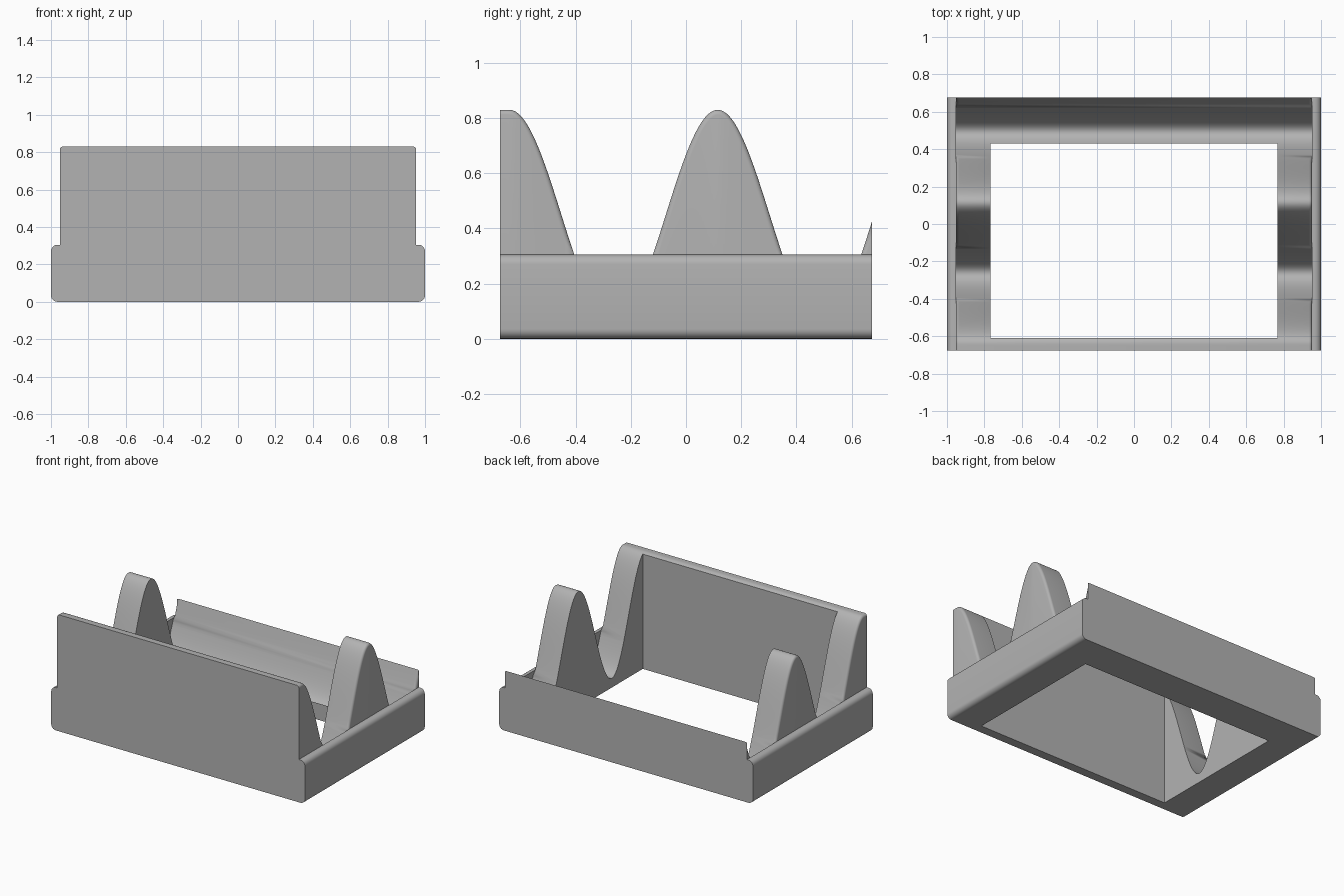
import bpy, bmesh, math

cube = bpy.data.objects.get("Cube")
if cube:
    bpy.data.objects.remove(cube, do_unlink=True)

HALF_Y = 0.675          # half depth
BODY_X = 0.953          # half width of the wavy body
RAIL_TOP = 0.305
PEAK_Y, PERIOD = 0.115, 0.755
MID, AMP = 0.448, 0.382
EDGE_R = 0.018          # rounding along the crests
K = 2 * math.pi / PERIOD

grey = bpy.data.materials.new("plain grey")
grey.use_nodes = True
colour = (0.45, 0.45, 0.45, 1)
grey.diffuse_color = colour
grey.node_tree.nodes["Principled BSDF"].inputs["Base Color"].default_value = colour


def make_object(name, bm):
    bmesh.ops.recalc_face_normals(bm, faces=bm.faces)
    mesh = bpy.data.meshes.new(name)
    bm.to_mesh(mesh)
    bm.free()
    mesh.materials.append(grey)
    obj = bpy.data.objects.new(name, mesh)
    bpy.context.collection.objects.link(obj)
    return obj


def box(lo, hi):
    bm = bmesh.new()
    bmesh.ops.create_cube(bm, size=1)
    for v in bm.verts:
        v.co = [(a + b) / 2 + c * (b - a) for a, b, c in zip(lo, hi, v.co)]
    return bm


def smooth(obj):
    bpy.ops.object.select_all(action='DESELECT')
    obj.select_set(True)
    bpy.context.view_layer.objects.active = obj
    bpy.ops.object.shade_smooth_by_angle(angle=math.radians(30))


def wave(y):
    """Height and slope of the cosine top; flat in front of the first crest."""
    a = K * max(0, y - PEAK_Y + PERIOD)
    return MID + AMP * math.cos(a), -AMP * K * math.sin(a)


# Wavy body: cross-sections swept from front to back
bm = bmesh.new()
rings = []
STEPS, ARC = 120, 5
for i in range(STEPS + 1):
    y = -HALF_Y + 2 * HALF_Y * i / STEPS
    z, slope = wave(y)
    r = EDGE_R if z > RAIL_TOP else 0
    n = math.hypot(1, slope)
    half = []
    for j in range(ARC + 1):
        t = math.pi / 2 * j / ARC
        drop = r * (1 - math.sin(t))
        py = min(HALF_Y, max(-HALF_Y, y + drop * slope / n))
        half.append((BODY_X - r + r * math.cos(t), py, z - drop / n))
    side = [(BODY_X, y, 0)] + half
    points = side + [(-x, py, pz) for x, py, pz in reversed(side)]
    rings.append([bm.verts.new(p) for p in points])
for a, b in zip(rings, rings[1:]):
    for j in range(len(a)):
        k = (j + 1) % len(a)
        bm.faces.new((a[j], a[k], b[k], b[j]))
bm.faces.new(rings[0])
bm.faces.new(rings[-1])
bmesh.ops.remove_doubles(bm, verts=bm.verts, dist=0.00001)
body = make_object("wavy_frame", bm)

# Rectangular opening through the middle
cutter = make_object("opening_cutter", box((-0.768, -0.61, -1), (0.768, 0.43, 2)))
cutter.hide_render = True
mod = body.modifiers.new("opening", 'BOOLEAN')
mod.operation = 'DIFFERENCE'
mod.solver = 'EXACT'
mod.object = cutter
bpy.context.view_layer.objects.active = body
bpy.ops.object.modifier_apply(modifier=mod.name)
bpy.data.objects.remove(cutter, do_unlink=True)
smooth(body)

# Side rails with rounded outer edges
for name, s in (("left_rail", 1), ("right_rail", -1)):
    xs = sorted((s * BODY_X, s))
    bm = box((xs[0], -HALF_Y, 0), (xs[1], HALF_Y, RAIL_TOP))
    outer = [e for e in bm.edges
             if all(abs(v.co.x) > 0.99 for v in e.verts)
             and abs(e.verts[0].co.y - e.verts[1].co.y) > 1]
    bmesh.ops.bevel(bm, geom=outer, offset=0.035, segments=6,
                    profile=0.5, affect='EDGES')
    smooth(make_object(name, bm))
